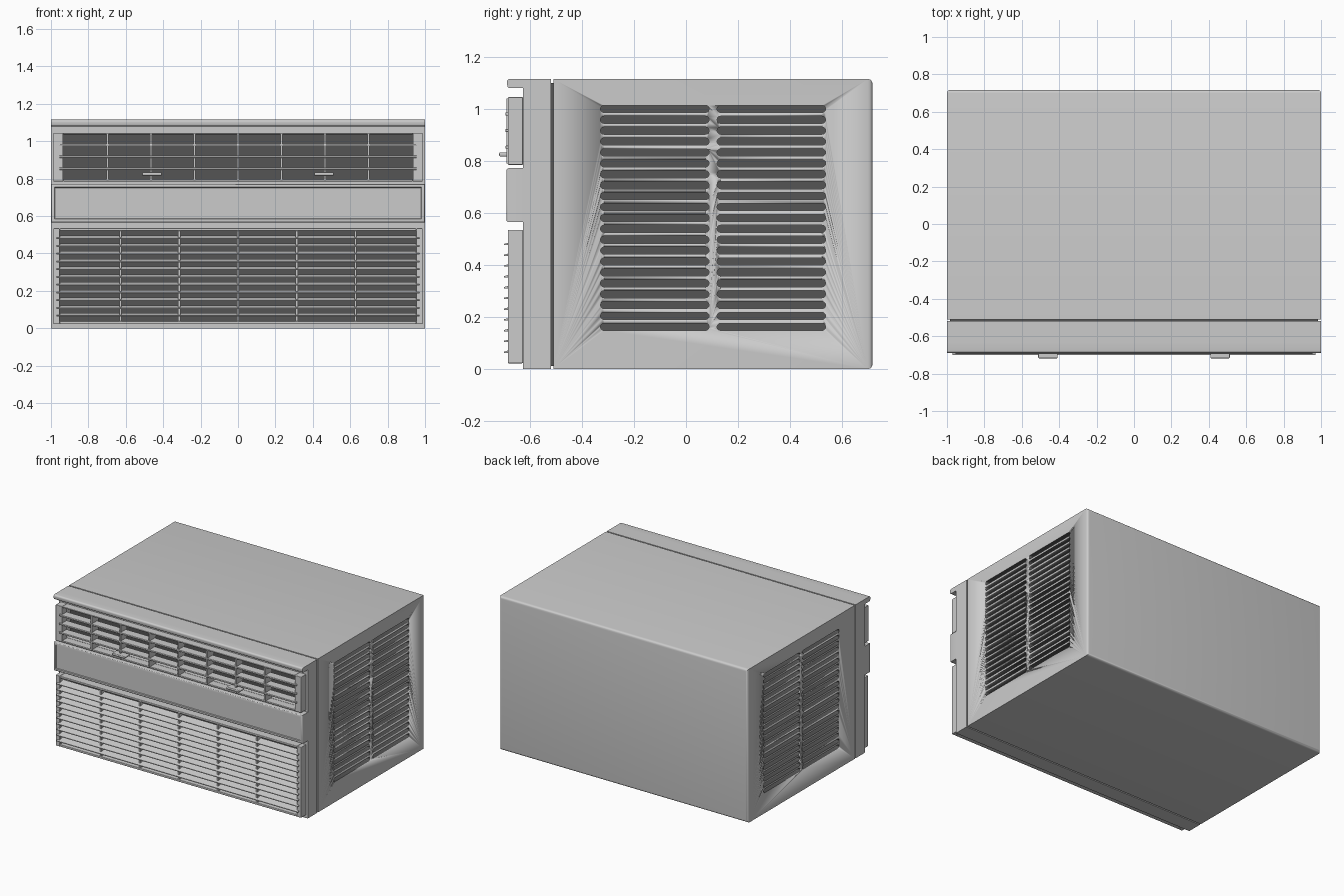
import bpy, bmesh, math
from mathutils import Matrix

if "Cube" in bpy.data.objects:
    bpy.data.objects.remove(bpy.data.objects["Cube"])

dark = bpy.data.materials.new("dark_interior")
dark.diffuse_color = (0.09, 0.09, 0.09, 1)
dark.use_nodes = True
dark.node_tree.nodes["Principled BSDF"].inputs["Base Color"].default_value = dark.diffuse_color


def finish(bm, name, bevel=0.0, mat=None):
    bmesh.ops.recalc_face_normals(bm, faces=bm.faces)
    me = bpy.data.meshes.new(name)
    bm.to_mesh(me)
    bm.free()
    ob = bpy.data.objects.new(name, me)
    bpy.context.collection.objects.link(ob)
    if mat:
        me.materials.append(mat)
    if bevel:
        m = ob.modifiers.new("soft_edges", 'BEVEL')
        m.width, m.segments, m.limit_method = bevel, 3, 'ANGLE'
    bpy.ops.object.select_all(action='DESELECT')
    bpy.context.view_layer.objects.active = ob
    ob.select_set(True)
    bpy.ops.object.shade_smooth_by_angle(angle=math.radians(35))
    return ob


def add_box(bm, x0, x1, y0, y1, z0, z1):
    mat = Matrix.Translation(((x0 + x1) / 2, (y0 + y1) / 2, (z0 + z1) / 2))
    mat = mat @ Matrix.Diagonal((x1 - x0, y1 - y0, z1 - z0, 1))
    return bmesh.ops.create_cube(bm, size=1, matrix=mat)['verts']


def boxes(name, items, bevel=0.0, mat=None):
    bm = bmesh.new()
    for b in items:
        add_box(bm, *b)
    return finish(bm, name, bevel, mat)


def add_prism(bm, pts, x0, x1):
    """Extrude a y-z profile along x."""
    f = bm.faces.new([bm.verts.new((x0, y, z)) for y, z in pts])
    r = bmesh.ops.extrude_face_region(bm, geom=[f])
    vs = [v for v in r['geom'] if isinstance(v, bmesh.types.BMVert)]
    bmesh.ops.translate(bm, verts=vs, vec=(x1 - x0, 0, 0))


def ring(x, xi, y0, y1, z0, z1, zi0, zi1):
    """Four boxes around a rectangular opening."""
    return [(-x, -xi, y0, y1, z0, z1), (xi, x, y0, y1, z0, z1),
            (-xi, xi, y0, y1, z0, zi0), (-xi, xi, y0, y1, zi1, z1)]


# Main case with rounded rear edges
bm = bmesh.new()
add_box(bm, -1, 1, -0.51, 0.717, 0, 1.115)
rear = [e for e in bm.edges if all(v.co.y > 0.7 for v in e.verts)]
bmesh.ops.bevel(bm, geom=rear, offset=0.018, segments=4, profile=0.5, affect='EDGES')
case = finish(bm, "case")
case.data.materials.append(None)
case.data.materials.append(dark)

# Side vent slots: two columns of 21 rounded slots on each side
bm = bmesh.new()
R, HALF = 0.0138, 0.195
for side in (-1, 1):
    for yc in (-0.12, 0.328):
        for i in range(21):
            zc = 0.162 + i * 0.0419
            pts = []
            for end, start in ((1, -90), (-1, 90)):
                for k in range(7):
                    a = math.radians(start + 30 * k)
                    pts.append((yc + end * HALF + R * math.cos(a), zc + R * math.sin(a)))
            add_prism(bm, pts, side * 0.965, side * 1.02)
for f in bm.faces:
    f.material_index = 1
cutter = finish(bm, "vent_slot_cutter")
cutter.data.materials.append(None)
cutter.data.materials.append(dark)
for p in cutter.data.polygons:
    p.material_index = 1
cutter.hide_render = True
mod = case.modifiers.new("vent_slots", 'BOOLEAN')
mod.operation, mod.solver, mod.object = 'DIFFERENCE', 'EXACT', cutter
bpy.context.view_layer.objects.active = case
bpy.ops.object.modifier_apply(modifier=mod.name)
bpy.data.objects.remove(cutter)

# Bezel behind the grilles, with two openings and a dark backing
F, B = -0.627, -0.519
boxes("front_bezel", [(-1, -0.955, F, B, 0, 1.115), (0.955, 1, F, B, 0, 1.115),
                      (-0.955, 0.955, F, B, 0, 0.04),
                      (-0.955, 0.955, F, B, 0.52, 0.797),
                      (-0.955, 0.955, F, B, 1.035, 1.115)])
boxes("grille_backing", [(-0.985, 0.985, -0.56, -0.51, 0.012, 1.1)], mat=dark)

# Rounded lip along the top of the front
bm = bmesh.new()
lip = [(F, 1.08)]
for cz, start in ((1.09, 270), (1.103, 180)):
    r = 0.01 if start == 270 else 0.012
    for k in range(5):
        a = math.radians(start - 22.5 * k)
        lip.append((-0.677 + r * math.cos(a), cz + r * math.sin(a)))
lip.append((F, 1.115))
add_prism(bm, lip, -1, 1)
finish(bm, "top_lip")

# Upper outlet grille: frame, slats, dividers
boxes("outlet_frame", ring(0.987, 0.935, -0.685, F, 0.785, 1.045, 0.797, 1.037), 0.003)
boxes("outlet_slats", [(-0.955, 0.955, -0.694, -0.63, z - 0.006, z + 0.006)
                       for z in (0.853, 0.917, 0.98)], 0.003)
boxes("outlet_dividers", [(x - 0.006, x + 0.006, -0.69, -0.615, 0.79, 1.04)
                          for x in [i * 0.2325 for i in range(-3, 4)]], 0.002)

# Louvre handles
boxes("louvre_handles", [(s * 0.46 - 0.052, s * 0.46 + 0.052, -0.718, -0.66, 0.817, 0.833)
                         for s in (-1, 1)], 0.005)

# Middle control panel with a shallow inset face
bm = bmesh.new()
add_box(bm, -1, 1, -0.69, F, 0.565, 0.772)
front_edges = [e for e in bm.edges if all(v.co.y < -0.68 for v in e.verts)]
bmesh.ops.bevel(bm, geom=front_edges, offset=0.008, segments=3, profile=0.5, affect='EDGES')
bm.normal_update()
face = min(bm.faces, key=lambda f: f.calc_center_median().y)
bmesh.ops.inset_region(bm, faces=[face], thickness=0.014)
bmesh.ops.inset_region(bm, faces=[face], thickness=0.004, depth=-0.005)
finish(bm, "control_panel")

# Lower intake grille: frame, sloped slats, dividers
boxes("intake_frame", ring(0.987, 0.953, -0.685, F, 0.022, 0.535, 0.038, 0.52), 0.004)
bm = bmesh.new()
for i in range(11):
    z = 0.476 - i * 0.0414
    add_prism(bm, [(-0.7, z), (-0.7, z + 0.005), (-0.645, z + 0.019), (-0.645, z + 0.011),
                   (-0.685, z)], -0.97, 0.97)
finish(bm, "intake_slats")
boxes("intake_dividers", [(x - 0.006, x + 0.006, -0.68, -0.62, 0.03, 0.53)
                          for x in [i * 0.314 for i in range(-2, 3)]])
